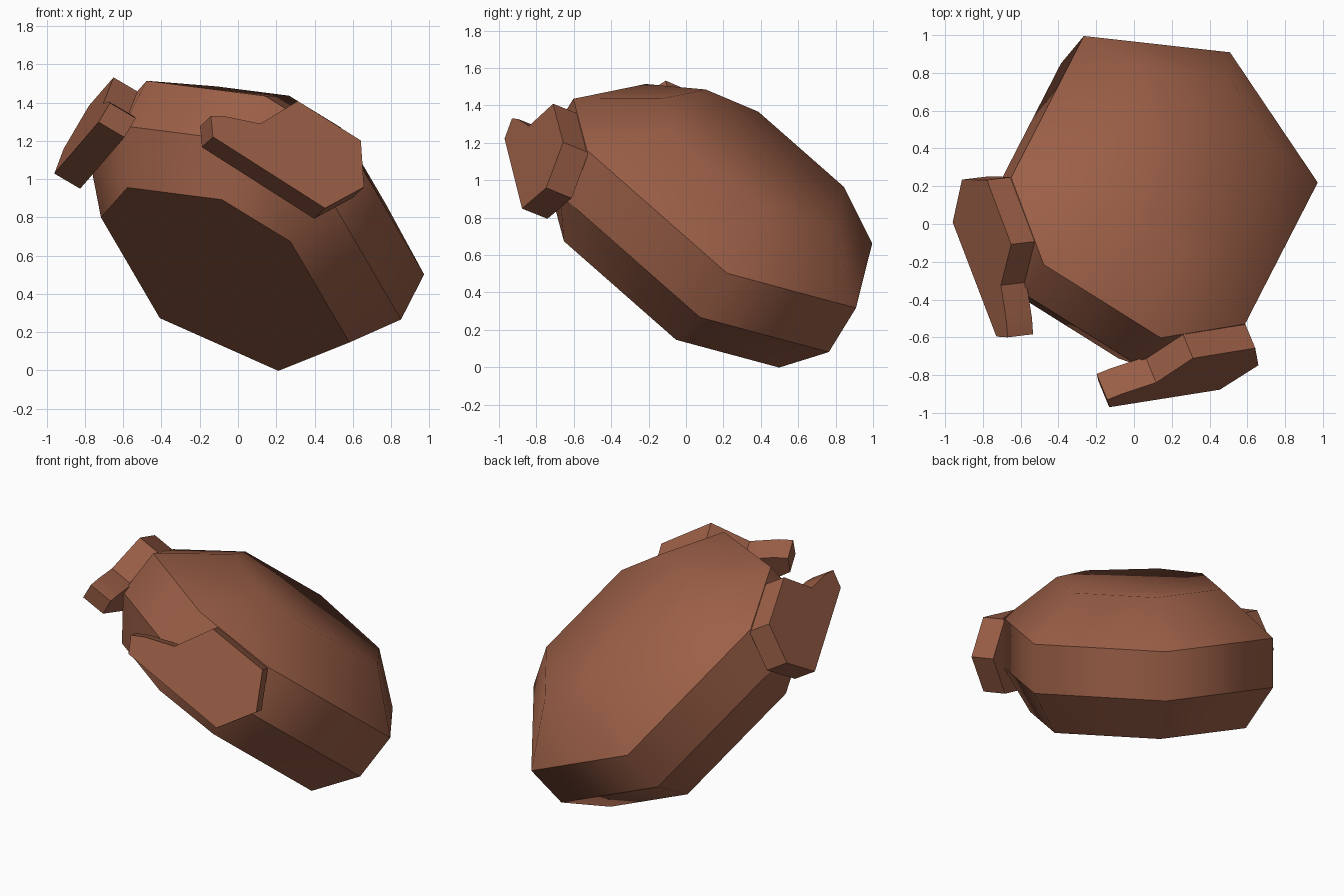
import bpy, bmesh, math
from mathutils import Vector

if "Cube" in bpy.data.objects:
    bpy.data.objects.remove(bpy.data.objects["Cube"])

# Tilted frame of the shell: sideways, forward, up
SIDE = Vector((.843, -.528, -.108)).normalized()
FWD = Vector((-.36, -.701, .616)).normalized()
UP = Vector((.40, .48, .78)).normalized()
SHIFT = -.085  # the mirror plane sits slightly off the origin


def place(s, f, u):
    return SIDE * (s + SHIFT) + FWD * f + UP * u


clay = bpy.data.materials.new("clay brown")
clay.diffuse_color = (.33, .115, .063, 1)
clay.use_nodes = True
clay.node_tree.nodes["Principled BSDF"].inputs["Base Color"].default_value = clay.diffuse_color


def loft(name, rings, sharp_rings, around_sharp):
    """Skin a stack of rings, cap both ends, keep chosen edges sharp."""
    bm = bmesh.new()
    loops = [[bm.verts.new(p) for p in ring] for ring in rings]
    n = len(loops[0])
    bm.faces.new(loops[0])
    bm.faces.new(loops[-1])
    for a, b in zip(loops, loops[1:]):
        for i in range(n):
            j = (i + 1) % n
            bm.faces.new((a[i], a[j], b[j], b[i]))
    bmesh.ops.recalc_face_normals(bm, faces=bm.faces)
    for face in bm.faces:
        face.smooth = True
    for k, loop in enumerate(loops):
        for i in range(n):
            edge = bm.edges.get((loop[i], loop[(i + 1) % n]))
            if k in sharp_rings:
                edge.smooth = False
    if around_sharp:
        for e in bm.edges:
            if e.calc_face_angle(0) > math.radians(around_sharp):
                e.smooth = False
    mesh = bpy.data.meshes.new(name)
    bm.to_mesh(mesh)
    bm.free()
    mesh.materials.append(clay)
    obj = bpy.data.objects.new(name, mesh)
    bpy.context.collection.objects.link(obj)
    return obj


# Shell: seven-sided outline, pointed at the back and cut at the front
half = [(.735, -.195), (.735, .874), (.367, 1.255)]
outline = [(0, -.625)] + half + [(-s, f) for s, f in reversed(half)]


def shell_ring(scale, centre, height):
    return [place(s * scale, centre + (f - .37) * scale, height) for s, f in outline]


loft("shell_body", [shell_ring(.80, .37, .322), shell_ring(1, .37, .585),
                    shell_ring(1, .37, .887), shell_ring(.61, .34, 1.165)],
     {0, 1, 2}, 0)

# Mitten-shaped plates on the two front corners: (along, up) outline
mitten = [(-.511, .883), (-.117, .880), (.011, .653), (-.122, .423),
          (-.825, .435), (-.885, .535), (-.81, .58), (-.632, .65)]


def mitten_ring(sign, out):
    # out points away from the corner face, along runs beside it
    return [place(sign * (.72 * out + .69 * t), .69 * out - .72 * t, u)
            for t, u in mitten]


for side, sign in (("right", 1), ("left", -1)):
    loft(side + "_mitten", [mitten_ring(sign, 1.125), mitten_ring(sign, 1.283)],
         {0, 1}, 30)
